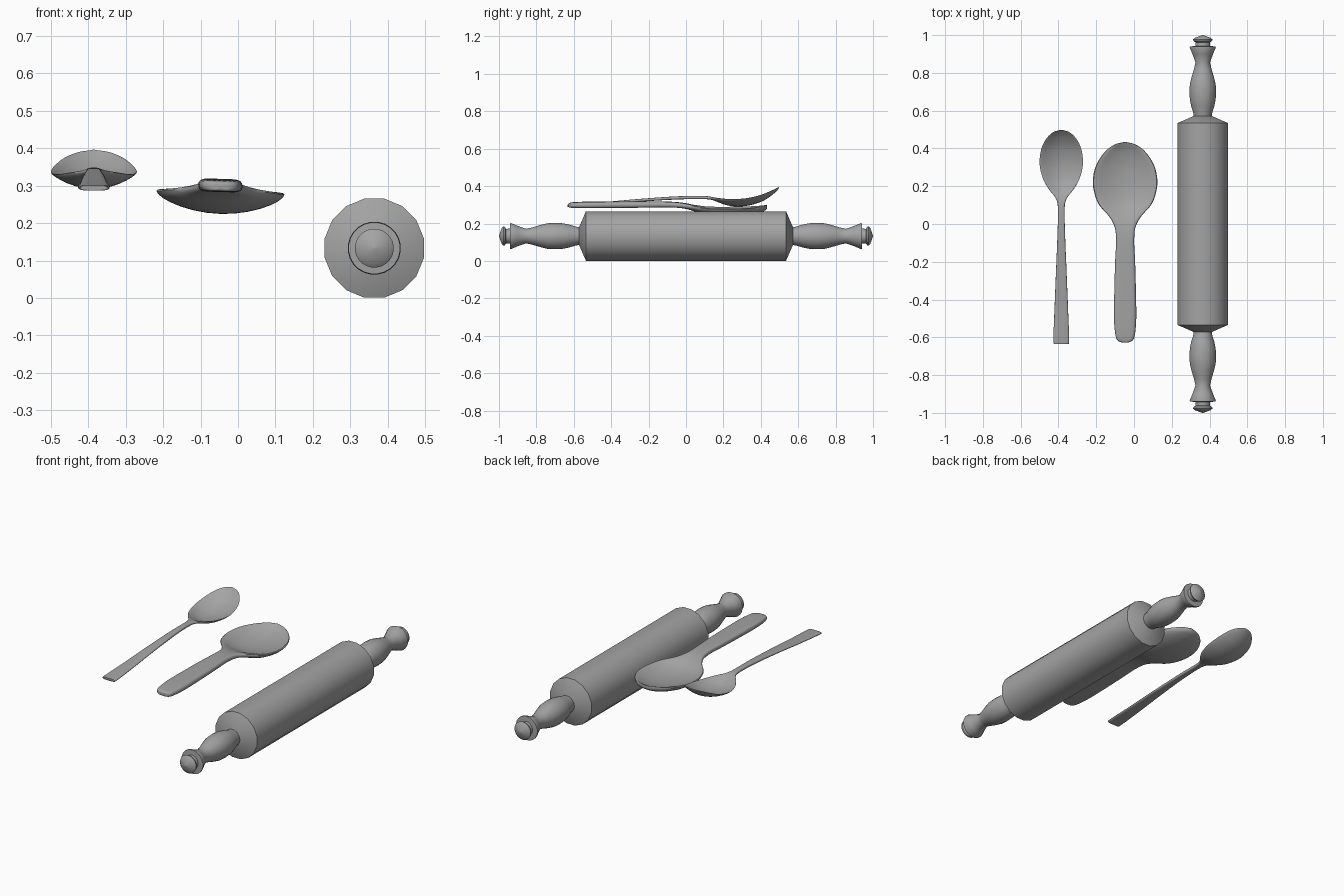
import bpy, bmesh, math

if "Cube" in bpy.data.objects:
    bpy.data.objects.remove(bpy.data.objects["Cube"])

# Dark grey shared by every part
grey = bpy.data.materials.new("dark_grey")
grey.diffuse_color = (0.37, 0.37, 0.37, 1)
grey.use_nodes = True
grey.node_tree.nodes["Principled BSDF"].inputs["Base Color"].default_value = grey.diffuse_color


def finish(bm, name, angle=30):
    bmesh.ops.remove_doubles(bm, verts=bm.verts, dist=0.00005)
    bmesh.ops.recalc_face_normals(bm, faces=bm.faces)
    me = bpy.data.meshes.new(name)
    bm.to_mesh(me)
    bm.free()
    me.materials.append(grey)
    ob = bpy.data.objects.new(name, me)
    bpy.context.collection.objects.link(ob)
    bpy.ops.object.select_all(action='DESELECT')
    ob.select_set(True)
    bpy.context.view_layer.objects.active = ob
    bpy.ops.object.shade_smooth_by_angle(angle=math.radians(angle))
    return ob


def skin(rings, name, angle=30):
    """Join closed rings of points into a capped tube."""
    bm = bmesh.new()
    vs = [[bm.verts.new(p) for p in r] for r in rings]
    n = len(vs[0])
    for a, b in zip(vs, vs[1:]):
        for i in range(n):
            j = (i + 1) % n
            bm.faces.new((a[i], a[j], b[j], b[i]))
    bm.faces.new(vs[0])
    bm.faces.new(vs[-1])
    return finish(bm, name, angle)


def smooth_path(keys, steps):
    """Catmull-Rom interpolation of station rows."""
    k = [keys[0]] + keys + [keys[-1]]
    out = []
    for s in range(1, len(k) - 2):
        for q in range(steps):
            t = q / steps
            out.append([0.5 * (2 * b + (c - a) * t + (2*a - 5*b + 4*c - d) * t*t
                        + (3*b - a - 3*c + d) * t**3)
                        for a, b, c, d in zip(k[s-1], k[s], k[s+1], k[s+2])])
    return out + [list(keys[-1])]


def turned(profile, name, sides, sign=1):
    """Lathe (y, radius) rows about the pin axis."""
    rings = []
    for y, r in profile:
        rings.append([(PIN_X + r * math.cos(2 * math.pi * (i + .5) / sides), sign * y,
                       PIN_Z + r * math.sin(2 * math.pi * (i + .5) / sides))
                      for i in range(sides)])
    return skin(rings, name, 35)


def spoon(name, cx, keys, power, roll=0.0, n=14):
    """Rows: y, half width, rim height, bowl depth, thickness."""
    rings = []
    for y, w, z, depth, t in smooth_path(keys, 4):
        us = [-math.cos(math.pi * i / n) for i in range(n + 1)]

        def pt(u, side):
            h = t / 2 * math.sqrt(max(0, 1 - abs(u) ** power)) * side
            return (cx + u * w, y, z - depth * (1 - u * u) + h + roll * u * w)
        rings.append([pt(u, 1) for u in us] + [pt(u, -1) for u in us[-2:0:-1]])
    return skin(rings, name, 40)


# Rolling pin: body and two turned handles
PIN_X, PIN_Z = 0.364, 0.133
turned([(-.572, .048), (-.535, .135), (.535, .135), (.572, .048)], "pin_body", 16)
grip = [(.565, .047), (.59, .051), (.625, .062), (.66, .069), (.70, .071), (.74, .069),
        (.78, .059), (.82, .047), (.855, .039), (.90, .055), (.935, .070)]
knob = [(.940, .069), (.942, .040), (.962, .039), (.969, .050), (.977, .052),
        (.985, .043), (.993, .022), (1.0, .001)]
for label, sign in (("back", 1), ("front", -1)):
    turned(grip + knob, "pin_handle_" + label, 24, sign)

# Slim table spoon
spoon("slim_spoon", -.385, [
    (-.63, .036, .294, 0, .013), (-.618, .042, .295, 0, .014),
    (-.45, .036, .307, 0, .014), (-.25, .028, .324, 0, .015),
    (-.05, .020, .337, 0, .017), (.09, .018, .339, 0, .017),
    (.14, .032, .337, .004, .015), (.18, .063, .334, .017, .013),
    (.24, .097, .330, .031, .011), (.32, .115, .335, .036, .010),
    (.40, .105, .353, .033, .009), (.455, .077, .375, .023, .008),
    (.487, .041, .389, .009, .007), (.498, .004, .393, 0, .006)], 6)

# Broad serving spoon with a thick rounded handle
spoon("serving_spoon", -.047, [
    (-.628, .006, .298, 0, .014), (-.622, .032, .298, 0, .024),
    (-.595, .050, .299, 0, .030), (-.50, .059, .300, 0, .034),
    (-.35, .057, .301, 0, .034), (-.20, .053, .302, 0, .032),
    (-.10, .048, .302, 0, .030), (-.02, .054, .298, .002, .028),
    (.04, .085, .290, .010, .027), (.10, .137, .284, .030, .027),
    (.16, .162, .281, .040, .027), (.23, .171, .281, .043, .027),
    (.31, .154, .283, .039, .027), (.38, .109, .286, .025, .026),
    (.42, .057, .289, .009, .024), (.434, .005, .290, 0, .018)], 8, -.03)
